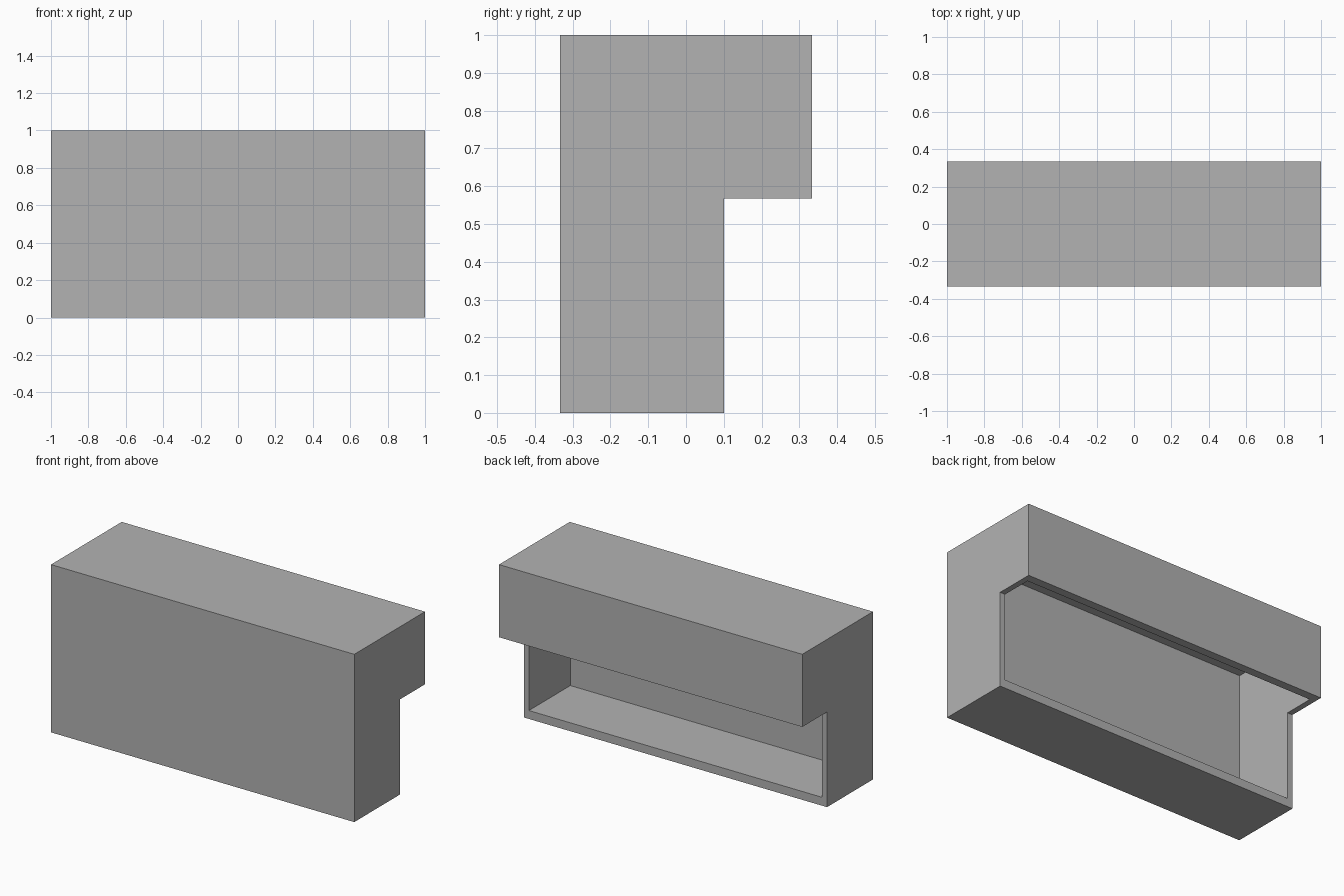
import bpy
import bmesh

cube = bpy.data.objects.get("Cube")
if cube:
    bpy.data.objects.remove(cube, do_unlink=True)

# Single plain grey
grey = bpy.data.materials.new("plain_grey")
grey.use_nodes = True
colour = (0.448, 0.448, 0.448, 1)
grey.diffuse_color = colour
grey.node_tree.nodes["Principled BSDF"].inputs["Base Color"].default_value = colour


def extrude_profile(name, profile, half_width):
    """Extrude a (y, z) outline along x, centred on x = 0."""
    bm = bmesh.new()
    face = bm.faces.new([bm.verts.new((-half_width, y, z)) for y, z in profile])
    result = bmesh.ops.extrude_face_region(bm, geom=[face])
    moved = [v for v in result["geom"] if isinstance(v, bmesh.types.BMVert)]
    bmesh.ops.translate(bm, verts=moved, vec=(2 * half_width, 0, 0))
    bmesh.ops.recalc_face_normals(bm, faces=bm.faces)
    mesh = bpy.data.meshes.new(name)
    bm.to_mesh(mesh)
    bm.free()
    mesh.materials.append(grey)
    obj = bpy.data.objects.new(name, mesh)
    bpy.context.scene.collection.objects.link(obj)
    return obj


front, back, step_y, step_z, top = -0.333, 0.333, 0.1, 0.567, 1.0

# Outer casing: tall body with the upper part overhanging the back
casing = extrude_profile("casing", [
    (front, 0), (step_y, 0), (step_y, step_z),
    (back, step_z), (back, top), (front, top)], 1.0)

# Hollow inside, open at the lower back and under the overhang
y0, y1, z0, z1 = front + 0.043, back - 0.05, 0.05, top - 0.036
cutter = extrude_profile("cavity_cutter", [
    (y0, z0), (y1, z0), (y1, z1), (y0, z1)], 0.966)
cutter.hide_render = True

hollow = casing.modifiers.new("hollow", "BOOLEAN")
hollow.operation = "DIFFERENCE"
hollow.solver = "EXACT"
hollow.object = cutter
bpy.context.view_layer.objects.active = casing
bpy.ops.object.modifier_apply(modifier=hollow.name)
bpy.data.objects.remove(cutter, do_unlink=True)
